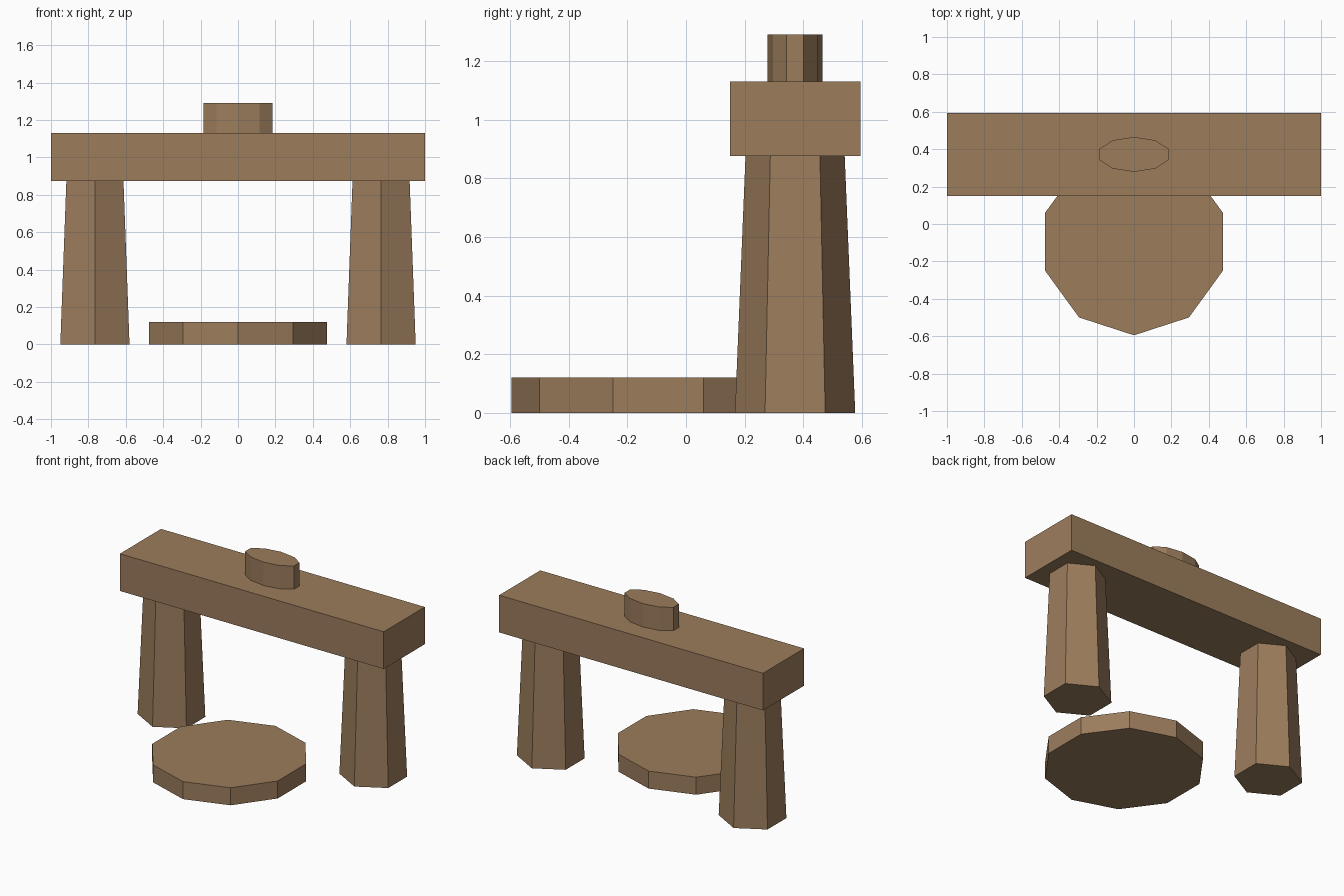
import bpy, bmesh, math

if "Cube" in bpy.data.objects:
    bpy.data.objects.remove(bpy.data.objects["Cube"])

# One stone-brown colour (linear)
stone = bpy.data.materials.new("stone_brown")
stone.diffuse_color = (0.333, 0.205, 0.108, 1.0)
stone.use_nodes = True
stone.node_tree.nodes["Principled BSDF"].inputs["Base Color"].default_value = stone.diffuse_color


def prism(name, sides, centre, z0, z1, rx, ry, taper=1.0, start=-math.pi / 2):
    """Flat-sided prism, optionally elliptical and tapered towards the top."""
    bm = bmesh.new()
    rings = []
    for z, s in ((z0, 1.0), (z1, taper)):
        ring = []
        for i in range(sides):
            a = start + 2 * math.pi * i / sides
            ring.append(bm.verts.new((rx * s * math.cos(a), ry * s * math.sin(a), z)))
        rings.append(ring)
    low, high = rings
    bm.faces.new(low[::-1])
    bm.faces.new(high)
    for i in range(sides):
        j = (i + 1) % sides
        bm.faces.new((low[i], low[j], high[j], high[i]))
    mesh = bpy.data.meshes.new(name)
    bm.to_mesh(mesh)
    bm.free()
    mesh.materials.append(stone)
    obj = bpy.data.objects.new(name, mesh)
    obj.location = (centre[0], centre[1], 0)
    bpy.context.collection.objects.link(obj)
    return obj


GATE_Y = 0.372

# Round ten-sided floor slab in front of the gate
prism("floor_slab", 10, (0, -0.095), 0, 0.12, 0.5, 0.5)

# Two tapered hexagonal pillars
for side, label in ((-1, "left"), (1, "right")):
    prism(label + "_pillar", 6, (side * 0.765, GATE_Y), 0, 0.876, 0.2136, 0.205, 0.825)

# Lintel beam across the pillars
r = math.sqrt(2)
prism("lintel", 4, (0, GATE_Y), 0.875, 1.13, r, 0.2225 * r, start=-math.pi / 4)

# Oval ten-sided capstone
prism("capstone", 10, (0, GATE_Y), 1.13, 1.29, 0.195, 0.0935)
